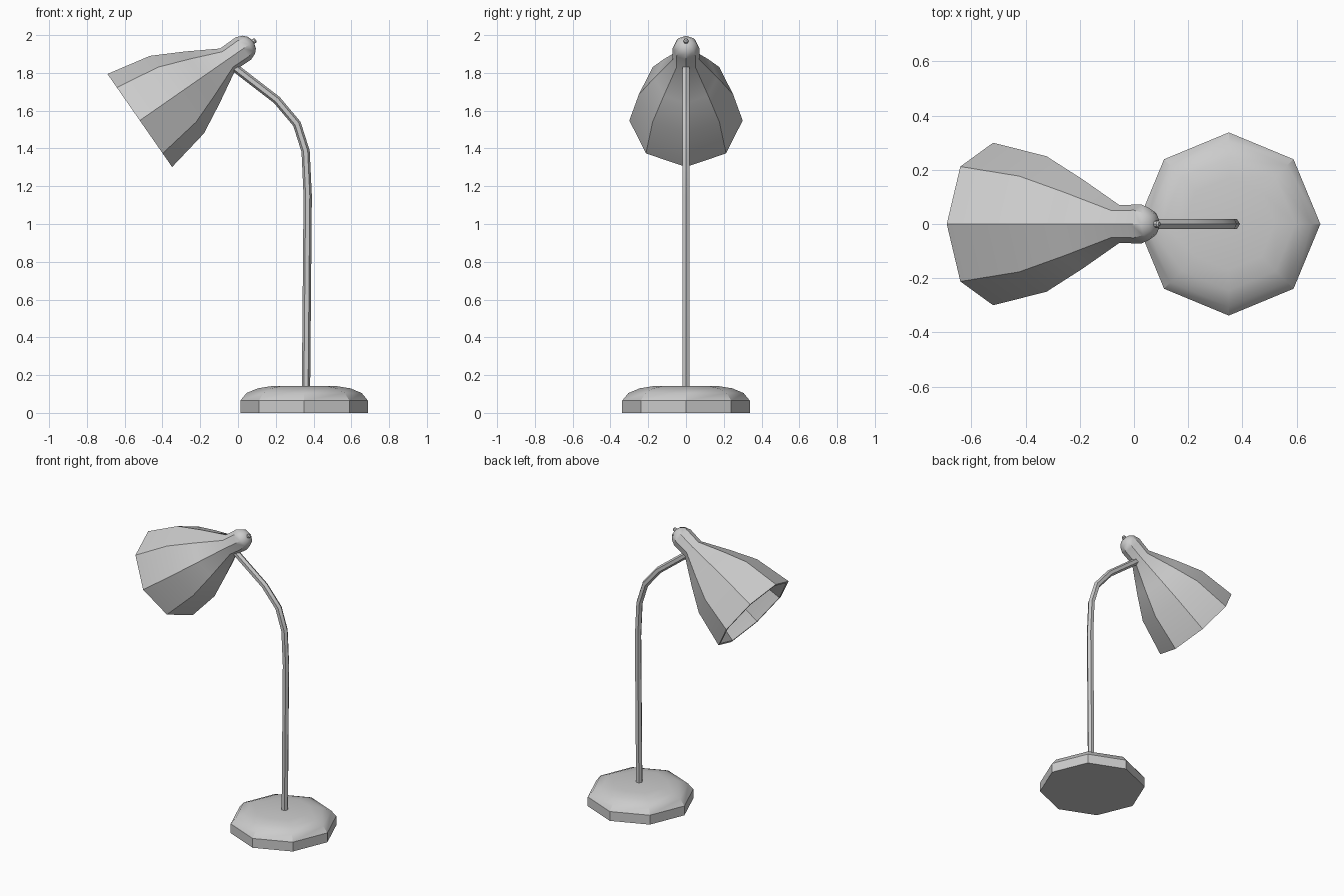
import bpy, bmesh, math
from mathutils import Vector

if "Cube" in bpy.data.objects:
    bpy.data.objects.remove(bpy.data.objects["Cube"])

Y = Vector((0, 1, 0))


def loft(name, stations, sides, smooth=32):
    """Skin polygon rings; each station is (centre, axis, radius)."""
    bm = bmesh.new()
    rings = []
    for centre, axis, r in stations:
        u = Y.cross(axis).normalized()
        ring = []
        for i in range(sides):
            a = math.tau * i / sides
            ring.append(bm.verts.new(centre + r * (u * math.cos(a) + Y * math.sin(a))))
        rings.append(ring)
    for a, b in zip(rings, rings[1:]):
        for i in range(sides):
            j = (i + 1) % sides
            bm.faces.new((a[i], a[j], b[j], b[i]))
    bm.faces.new(rings[0])
    bm.faces.new(rings[-1])
    bmesh.ops.recalc_face_normals(bm, faces=bm.faces)
    mesh = bpy.data.meshes.new(name)
    bm.to_mesh(mesh)
    bm.free()
    ob = bpy.data.objects.new(name, mesh)
    bpy.context.collection.objects.link(ob)
    bpy.ops.object.select_all(action='DESELECT')
    bpy.context.view_layer.objects.active = ob
    ob.select_set(True)
    bpy.ops.object.shade_smooth_by_angle(angle=math.radians(smooth))
    return ob


def lathe(name, origin, axis, profile, sides):
    """Turn a (distance along axis, radius) profile."""
    o, d = Vector(origin), Vector(axis).normalized()
    return loft(name, [(o + d * t, d, r) for t, r in profile], sides)


def tube(name, path, radius, sides):
    """Sweep a polygon along a path in the XZ plane."""
    pts = [Vector((x, 0, z)) for x, z in path]
    stations = []
    for i, p in enumerate(pts):
        before = (p - pts[max(i - 1, 0)]).normalized()
        after = (pts[min(i + 1, len(pts) - 1)] - p).normalized()
        stations.append((p, (before + after).normalized(), radius))
    return loft(name, stations, sides)


# Weighted octagonal base with a domed top
lathe("base", (0.35, 0, 0), (0, 0, 1),
      [(0, 0.338), (0.065, 0.338), (0.105, 0.305), (0.13, 0.245), (0.142, 0.17)], 8)

# Bent stem
tube("stem", [(0.36, 0.13), (0.369, 1.15), (0.358, 1.385), (0.312, 1.53),
              (0.206, 1.656), (-0.03, 1.838)], 0.022, 6)

# Hollow shade: inner wall, rim, outer wall, neck and rounded end
HEAD, AXIS = (-0.52, 0, 1.548), (0.82, 0, 0.57)
lathe("shade", HEAD, AXIS,
      [(0.55, 0.05), (0.39, 0.148), (0.23, 0.236), (0, 0.283),
       (0, 0.3), (0.24, 0.25), (0.40, 0.166), (0.567, 0.07), (0.667, 0.072),
       (0.703, 0.058), (0.723, 0.037), (0.73, 0.012)], 8)

# Small button on the end of the neck
lathe("end_button", HEAD, AXIS, [(0.72, 0.013), (0.742, 0.013), (0.748, 0.007)], 8)
